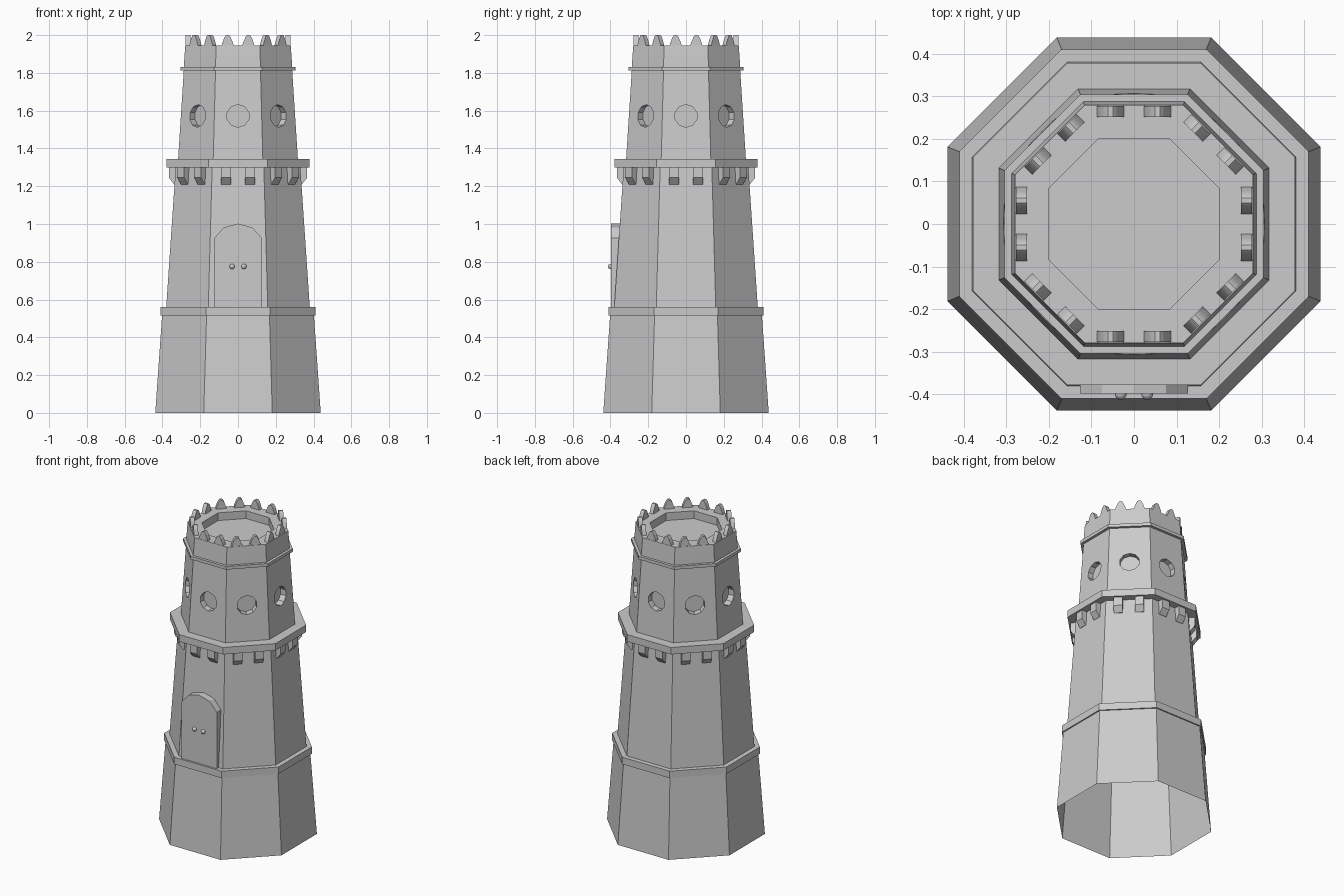
import bpy, bmesh, math
from mathutils import Matrix, Vector

if "Cube" in bpy.data.objects:
    bpy.data.objects.remove(bpy.data.objects["Cube"])

SIDES = 8
K = 1 / math.cos(math.pi / SIDES)  # apothem -> corner radius


def finish(bm, name, normals=True):
    if normals:
        bmesh.ops.recalc_face_normals(bm, faces=bm.faces[:])
    me = bpy.data.meshes.new(name)
    bm.to_mesh(me)
    bm.free()
    ob = bpy.data.objects.new(name, me)
    bpy.context.collection.objects.link(ob)
    return ob


def octagon_shell(name, profile, cap_start=False, cap_end=False):
    """Stack octagon rings from (apothem, z) pairs."""
    bm = bmesh.new()
    rings = []
    for a, z in profile:
        rings.append([bm.verts.new((a * K * math.cos((i + .5) * math.tau / SIDES),
                                    a * K * math.sin((i + .5) * math.tau / SIDES), z))
                      for i in range(SIDES)])
    for lo, hi in zip(rings, rings[1:]):
        for i in range(SIDES):
            j = (i + 1) % SIDES
            bm.faces.new((lo[i], lo[j], hi[j], hi[i]))
    if cap_start:
        bm.faces.new(rings[0][::-1])
    if cap_end:
        bm.faces.new(rings[-1])
    return finish(bm, name, normals=False)


def prism(bm, points, offset, matrix=Matrix()):
    """Closed prism: outline points extruded along offset."""
    a = [bm.verts.new(matrix @ Vector(p)) for p in points]
    b = [bm.verts.new(matrix @ (Vector(p) + Vector(offset))) for p in points]
    bm.faces.new(a)
    bm.faces.new(b[::-1])
    n = len(a)
    for i in range(n):
        bm.faces.new((a[i], b[i], b[(i + 1) % n], a[(i + 1) % n]))


def side(i):
    return Matrix.Rotation(i * math.tau / SIDES, 4, 'Z')


# Lower tower with base ledge and gallery, open underneath
octagon_shell("lower_tower", [(.438, 0), (.402, .515), (.41, .515), (.41, .56), (.38, .56),
                              (.33, 1.3), (.378, 1.3), (.378, 1.345), (.316, 1.345)])

# Upper wall with a round recessed window on every side
wall = octagon_shell("upper_wall", [(.317, 1.345), (.287, 1.812)], True, True)
bm = bmesh.new()
for i in range(SIDES):
    ring = [(.265, .06 * math.sin(k * math.tau / 10), 1.572 + .06 * math.cos(k * math.tau / 10))
            for k in range(10)]
    prism(bm, ring, (.12, 0, 0), side(i))
cutter = finish(bm, "window_cutter")
cutter.hide_render = True
mod = wall.modifiers.new("windows", 'BOOLEAN')
mod.operation = 'DIFFERENCE'
mod.solver = 'EXACT'
mod.object = cutter
deps = bpy.context.evaluated_depsgraph_get()
cut_mesh = bpy.data.meshes.new_from_object(wall.evaluated_get(deps))
wall.modifiers.clear()
wall.data = cut_mesh
bpy.data.objects.remove(cutter)
bm = bmesh.new()
bm.from_mesh(cut_mesh)
caps = [f for f in bm.faces if abs(f.normal.z) > .9
        and (f.calc_center_median().z < 1.36 or f.calc_center_median().z > 1.8)]
bmesh.ops.delete(bm, geom=caps, context='FACES')
bm.to_mesh(cut_mesh)
bm.free()

# Crown: moulding, parapet and sunken roof
octagon_shell("crown", [(.287, 1.812), (.304, 1.812), (.304, 1.832), (.287, 1.832),
                        (.283, 1.895), (.279, 1.945), (.2, 1.945), (.2, 1.895)], cap_end=True)

# Corbels under the gallery, two per side
bm = bmesh.new()
for i in range(SIDES):
    for t in (-.063, .063):
        pts = [(r, t - .026, z) for r, z in
               ((.31, 1.3), (.366, 1.3), (.366, 1.245), (.338, 1.21), (.31, 1.21))]
        prism(bm, pts, (0, .052, 0), side(i))
finish(bm, "corbels")

# Pointed merlons with rounded tips, two per side
half = [(.034, 1.935), (.03, 1.953), (.021, 1.977), (.013, 1.994), (.006, 2.0)]
outline = half + [(-t, z) for t, z in reversed(half)]
bm = bmesh.new()
for i in range(SIDES):
    for c in (-.055, .055):
        prism(bm, [(.251, c + t, z) for t, z in outline], (.026, 0, 0), side(i))
merlons = finish(bm, "merlons")
bpy.context.view_layer.objects.active = merlons
merlons.select_set(True)
bpy.ops.object.shade_smooth_by_angle(angle=math.radians(35))
merlons.select_set(False)

# Arched door
arch = [(.127, .558), (.127, .925), (.075, .982), (0, 1.002)]
arch += [(-x, z) for x, z in arch[2::-1]]
bm = bmesh.new()
prism(bm, [(x, -.398, z) for x, z in arch], (0, .065, 0))
finish(bm, "door")

# Door knobs
bm = bmesh.new()
for x in (-.031, .031):
    bmesh.ops.create_uvsphere(bm, u_segments=12, v_segments=8, radius=.014,
                              matrix=Matrix.Translation((x, -.399, .775)))
knobs = finish(bm, "door_knobs")
for p in knobs.data.polygons:
    p.use_smooth = True
